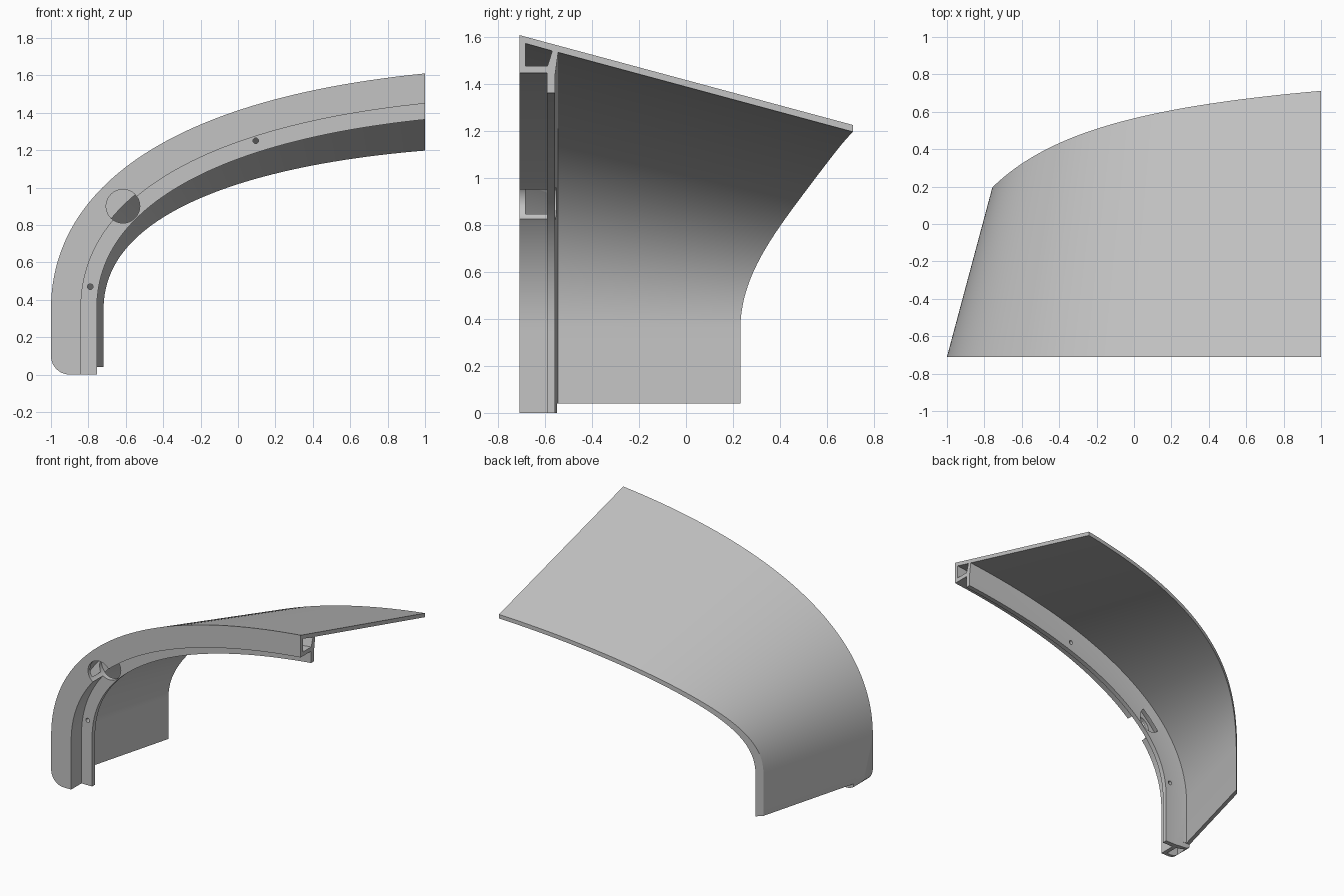
import bpy
import bmesh
from math import cos, sin, pi
from mathutils import Vector

cube = bpy.data.objects.get("Cube")
if cube:
    bpy.data.objects.remove(cube, do_unlink=True)

FRONT = -0.71      # y of the front face
DRAFT = 0.268      # inward lean of the skin per unit of depth
SKIN = 0.029       # skin thickness

grey = bpy.data.materials.new("plain_grey")
grey.use_nodes = True
grey.diffuse_color = (0.55, 0.55, 0.55, 1)
grey.node_tree.nodes["Principled BSDF"].inputs["Base Color"].default_value = (0.55, 0.55, 0.55, 1)


def make_object(name, bm):
    bmesh.ops.recalc_face_normals(bm, faces=bm.faces)
    mesh = bpy.data.meshes.new(name)
    bm.to_mesh(mesh)
    bm.free()
    mesh.materials.append(grey)
    obj = bpy.data.objects.new(name, mesh)
    bpy.context.collection.objects.link(obj)
    return obj


def prism(name, outline, y0, y1):
    """Extrude an (x, z) outline from y0 to y1."""
    bm = bmesh.new()
    a, b = ([bm.verts.new((x, y, z)) for x, z in outline] for y in (y0, y1))
    bm.faces.new(a)
    bm.faces.new(b)
    for i in range(len(a)):
        j = (i + 1) % len(a)
        bm.faces.new((a[i], a[j], b[j], b[i]))
    return make_object(name, bm)


def circle(x, z, r, n=48):
    return [(x + r * cos(2 * pi * i / n), z + r * sin(2 * pi * i / n)) for i in range(n)]


def box(x0, x1, z0, z1):
    return [(x0, z0), (x1, z0), (x1, z1), (x0, z1)]


# Outer arch line: a straight foot, then one long curve, as (point, inward normal)
p0, p1, p2, p3 = (Vector(p) for p in ((-1, 0.35), (-1, 0.95), (-0.45, 1.465), (1, 1.61)))


def inward(tangent):
    t = tangent.normalized()
    return Vector((t.y, -t.x))


path = [(Vector((-1, 0)), Vector((1, 0)))]
STEPS = 56
for i in range(STEPS + 1):
    t = i / STEPS
    s = 1 - t
    point = p0 * s**3 + p1 * 3 * s * s * t + p2 * 3 * s * t * t + p3 * t**3
    tangent = (p1 - p0) * s * s + (p2 - p1) * 2 * s * t + (p3 - p2) * t * t
    path.append((point, inward(tangent)))
path.append((p3 + (p3 - p2) * 0.06, inward(p3 - p2)))


def rear_depth(point, normal, extra):
    """Depth at which the leaning skin meets the curved rear trim line."""
    y = 0.5
    for _ in range(30):
        x = point.x + normal.x * ((y - FRONT) * DRAFT + extra)
        y = 0.935 - 0.561 / (x + 1.516)
    return y


# Cross-section as (inward offset, y): skin, back wall, lip, front wall, then cavity
def section(point, normal):
    outer, inner = rear_depth(point, normal, 0), rear_depth(point, normal, SKIN)
    return [(0, FRONT),
            ((outer - FRONT) * DRAFT, outer),
            ((inner - FRONT) * DRAFT + SKIN, inner),
            (0.073, -0.545), (0.165, -0.5575), (0.245, -0.5575),
            (0.245, -0.592), (0.16, -0.592), (0.16, FRONT),
            (0.035, -0.685), (0.067, -0.57), (0.13, -0.59), (0.13, -0.685)]


bm = bmesh.new()
rings = []
for point, normal in path:
    ring = []
    for d, y in section(point, normal):
        q = point + normal * d
        ring.append(bm.verts.new((q.x, y, q.y)))
    rings.append(ring)
loops = [list(range(9)), list(range(9, 13))]
for a, b in zip(rings, rings[1:]):
    for loop in loops:
        for i, j in zip(loop, loop[1:] + loop[:1]):
            bm.faces.new((a[i], a[j], b[j], b[i]))
for ring in (rings[0], rings[-1]):
    for cap in ((0, 1, 2, 3, 10, 9), (3, 4, 5, 6, 7, 11, 10), (7, 8, 12, 11), (8, 0, 9, 12)):
        bm.faces.new([ring[i] for i in cap])
panel = make_object("arched_panel", bm)

# Cutters: straight end, raised skin foot, rounded rail corner, large and small holes
corner = [(-0.9, -0.1), (-1.1, -0.1), (-1.1, 0.1)]
corner += [(-0.9 - 0.1 * cos(a * pi / 24), 0.1 - 0.1 * sin(a * pi / 24)) for a in range(13)]
cutters = [
    prism("end_cutter", box(1, 2, 0.5, 2), -1, 1.5),
    prism("foot_cutter", box(-1.2, -0.3, -0.1, 0.04), -0.55, 1),
    prism("corner_cutter", corner, -0.8, -0.54),
    prism("large_hole_cutter", circle(-0.615, 0.9, 0.09), -0.8, -0.555),
    prism("upper_hole_cutter", circle(0.095, 1.25, 0.015, 20), -0.65, -0.5),
    prism("lower_hole_cutter", circle(-0.79, 0.47, 0.015, 20), -0.65, -0.5),
]
bpy.ops.object.select_all(action='DESELECT')
bpy.context.view_layer.objects.active = panel
panel.select_set(True)
for cutter in cutters:
    cutter.hide_render = True
    mod = panel.modifiers.new(cutter.name, 'BOOLEAN')
    mod.operation = 'DIFFERENCE'
    mod.solver = 'EXACT'
    mod.object = cutter
    bpy.ops.object.modifier_apply(modifier=mod.name)
    bpy.data.objects.remove(cutter, do_unlink=True)

bpy.ops.object.shade_smooth_by_angle(angle=pi / 7)
